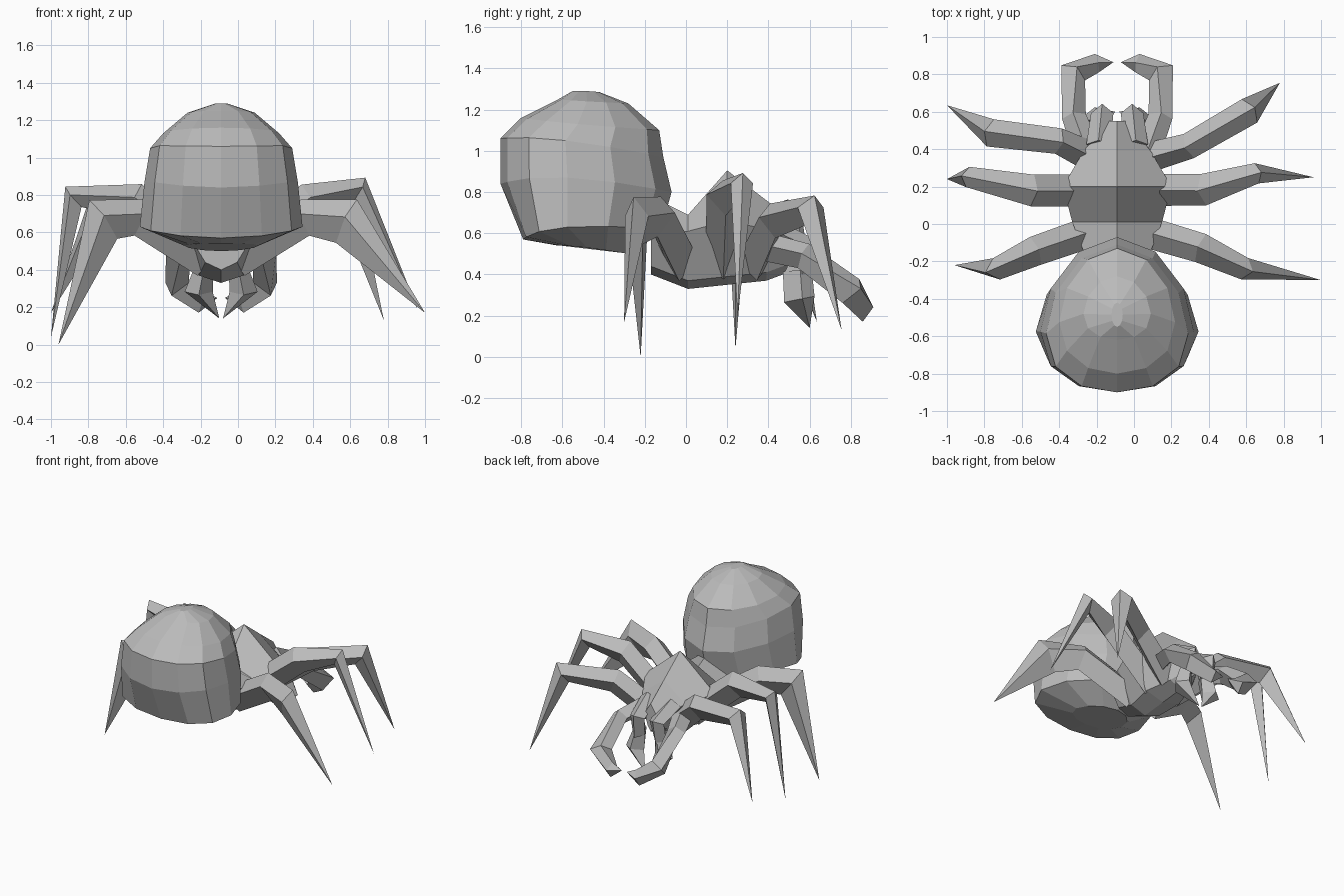
import bpy
import bmesh
from math import sin, cos, pi
from mathutils import Vector

cube = bpy.data.objects.get("Cube")
if cube:
    bpy.data.objects.remove(cube, do_unlink=True)

MID = -0.09  # body symmetry plane in x
UP = Vector((0, 0, 1))

grey = bpy.data.materials.new("plain grey")
grey.use_nodes = True
grey.diffuse_color = (0.5, 0.5, 0.5, 1)
grey.node_tree.nodes["Principled BSDF"].inputs["Base Color"].default_value = grey.diffuse_color


def loft(name, rings):
    """Skin a list of equal-sized closed rings and cap both ends."""
    bm = bmesh.new()
    loops = [[bm.verts.new(p) for p in ring] for ring in rings]
    count = len(loops[0])
    for a, b in zip(loops, loops[1:]):
        for i in range(count):
            j = (i + 1) % count
            bm.faces.new((a[i], a[j], b[j], b[i]))
    bm.faces.new(loops[0])
    bm.faces.new(loops[-1])
    bmesh.ops.remove_doubles(bm, verts=bm.verts[:], dist=0.0005)
    bmesh.ops.recalc_face_normals(bm, faces=bm.faces[:])
    mesh = bpy.data.meshes.new(name)
    bm.to_mesh(mesh)
    bm.free()
    mesh.materials.append(grey)
    obj = bpy.data.objects.new(name, mesh)
    bpy.context.collection.objects.link(obj)
    return obj


def limb(name, path, sizes, side_axis=None):
    """Four-sided limb along a path; sizes are (width, depth) at each point."""
    pts = [Vector(p) for p in path]
    rings = []
    for i, (p, (width, depth)) in enumerate(zip(pts, sizes)):
        before = (p - pts[i - 1]).normalized() if i else Vector()
        after = (pts[i + 1] - p).normalized() if i < len(pts) - 1 else Vector()
        tangent = (before + after).normalized()
        side = side_axis or tangent.cross(UP).normalized()
        over = side.cross(tangent).normalized()
        w, d = side * width / 2, over * depth / 2
        rings.append([p + d, p + w + d * 0.2, p - d, p - w + d * 0.2])
    return loft(name, rings)


# Abdomen: tilted rings, widest towards the back
# (back y, back z, front y, front z, half width, side z, backward skew)
def abdomen_ring(yb, zb, yf, zf, half, zs, skew):
    ring = []
    for k in range(12):
        a = 2 * pi * k / 12
        t = (1 - cos(a)) / 2
        bulge = sin(a) ** 2
        rise = (zs - (zb + zf) / 2) * bulge
        ring.append(Vector((MID + half * sin(a), yb + (yf - yb) * t - skew * bulge,
                            zb + (zf - zb) * t + rise)))
    return ring


loft("abdomen", [abdomen_ring(*r) for r in (
    (-0.55, 1.29, -0.42, 1.285, 0.03, 1.29, 0),
    (-0.62, 1.25, -0.28, 1.23, 0.18, 1.24, 0.03),
    (-0.80, 1.16, -0.13, 1.10, 0.31, 1.13, 0.06),
    (-0.90, 1.06, -0.11, 0.97, 0.38, 1.05, 0.08),
    (-0.90, 0.84, -0.07, 0.80, 0.41, 0.87, 0.09),
    (-0.79, 0.57, -0.12, 0.62, 0.435, 0.63, 0.12),
    (-0.62, 0.54, -0.28, 0.50, 0.20, 0.53, 0.03))])


# Thorax and head: stations (y, top z, half width, side z, bottom z)
def thorax_ring(y, top, half, side, bottom):
    right = [(0, top), (half, side), (half * 0.5, bottom + 0.04)]
    left = [(-half * 0.5, bottom + 0.04), (-half, side)]
    return [Vector((MID + x, y, z)) for x, z in right + [(0, bottom)] + left]


loft("thorax", [thorax_ring(*s) for s in (
    (-0.17, 0.78, 0.17, 0.58, 0.40),
    (0.01, 0.69, 0.24, 0.61, 0.33),
    (0.20, 0.905, 0.29, 0.66, 0.35),
    (0.39, 0.76, 0.18, 0.62, 0.37),
    (0.55, 0.64, 0.05, 0.56, 0.43))])

# Walking legs: each pair shares a root, hip height and joint sizes
# row: (root y, hip z, hip size, knee size)
ROWS = {
    "front": (0.33, 0.66, (0.14, 0.18), (0.15, 0.17)),
    "middle": (0.18, 0.77, (0.17, 0.19), (0.11, 0.14)),
    "rear": (-0.02, 0.68, (0.16, 0.20), (0.12, 0.26)),
}
POSES = (
    ("left", 1, "front", (0.30, 0.42), (0.61, 0.60, 0.71), (0.78, 0.755, 0.13)),
    ("left", 1, "middle", (0.38, 0.185), (0.65, 0.27, 0.83), (0.96, 0.25, 0.19)),
    ("left", 1, "rear", (0.36, -0.13), (0.58, -0.235, 0.66), (1.0, -0.30, 0.17)),
    ("right", -1, "front", (-0.41, 0.445), (-0.76, 0.485, 0.69), (-1.0, 0.635, 0.17)),
    ("right", -1, "middle", (-0.55, 0.18), (-0.88, 0.25, 0.79), (-1.0, 0.24, 0.04)),
    ("right", -1, "rear", (-0.53, -0.145), (-0.72, -0.235, 0.67), (-0.96, -0.22, 0.0)),
)
for label, s, row, hip, knee, tip in POSES:
    root_y, hip_z, hip_size, knee_size = ROWS[row]
    root = (MID + s * 0.08, root_y, 0.45)
    limb(f"{label}_{row}_leg", [root, (*hip, hip_z), knee, tip],
         [(0.17, 0.19), hip_size, knee_size, (0, 0)])

# Feelers, jaws and fangs, one set per side
for label, s in (("left", 1), ("right", -1)):
    def at(x, y, z):
        return (MID + s * x, y, z)

    limb(f"{label}_feeler",
         [at(0.15, 0.36, 0.54), at(0.23, 0.57, 0.49), at(0.24, 0.80, 0.32),
          at(0.11, 0.86, 0.23), at(0.02, 0.865, 0.25)],
         [(0.15, 0.14), (0.13, 0.13), (0.15, 0.15), (0.10, 0.12), (0, 0)])
    limb(f"{label}_jaw",
         [at(0.10, 0.42, 0.60), at(0.08, 0.58, 0.53), at(0.09, 0.55, 0.40)],
         [(0.13, 0.14), (0.12, 0.14), (0.10, 0.14)], Vector((1, 0, 0)))
    limb(f"{label}_fang",
         [at(0.09, 0.54, 0.42), at(0.12, 0.55, 0.28), at(0.01, 0.60, 0.14)],
         [(0.10, 0.14), (0.15, 0.15), (0, 0)], Vector((1, 0, 0)))
